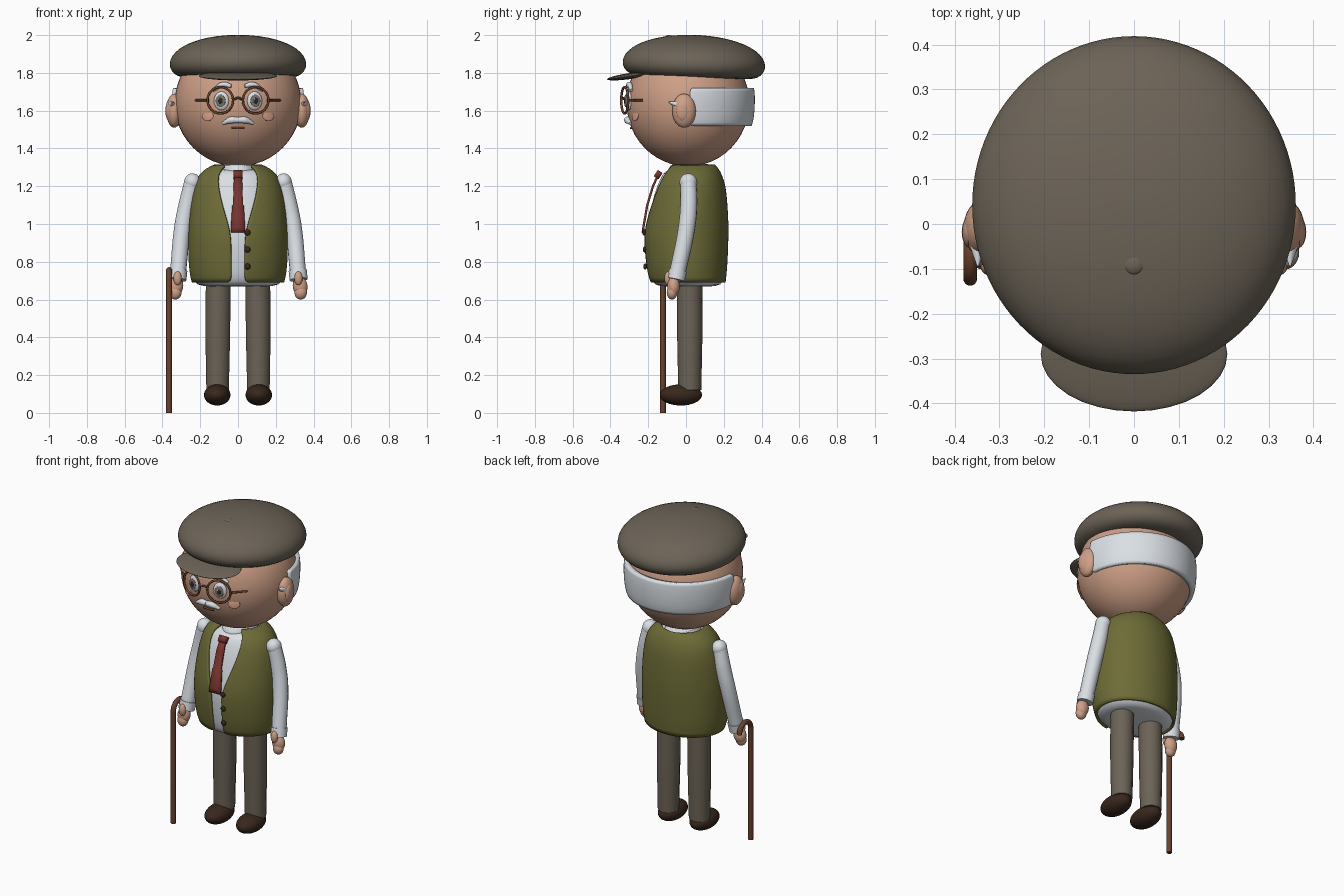
import bpy, bmesh
from math import sin, cos, asin, pi, sqrt, radians

if "Cube" in bpy.data.objects:
    bpy.data.objects.remove(bpy.data.objects["Cube"])


def material(name, *rgb):
    m = bpy.data.materials.new(name)
    m.use_nodes = True
    m.diffuse_color = (*rgb, 1)
    m.node_tree.nodes["Principled BSDF"].inputs["Base Color"].default_value = (*rgb, 1)
    return m


skin = material("skin", .62, .35, .24)
blush = material("blush", .61, .31, .22)
cloth = material("brown grey cloth", .15, .125, .095)
olive = material("olive vest", .155, .15, .038)
white = material("soft white", .70, .74, .78)
dark = material("dark leather", .04, .02, .012)
wood = material("warm wood", .14, .055, .028)
red = material("tie red", .19, .034, .027)
grey = material("iris grey", .19, .18, .16)


def finish(ob, name, mat):
    ob.name = name
    ob.data.materials.clear()
    ob.data.materials.append(mat)
    bpy.ops.object.select_all(action="DESELECT")
    ob.select_set(True)
    bpy.context.view_layer.objects.active = ob
    bpy.ops.object.shade_smooth_by_angle(angle=radians(40))
    return ob


def ball(name, loc, r, mat, rot=(0, 0, 0), seg=32):
    bpy.ops.mesh.primitive_uv_sphere_add(segments=seg, ring_count=seg // 2, location=loc, rotation=rot)
    ob = bpy.context.object
    ob.scale = r
    return finish(ob, name, mat)


def tube(name, pts, r, mat, radii=None, smooth=True):
    cu = bpy.data.curves.new(name, "CURVE")
    cu.dimensions = "3D"
    cu.bevel_depth, cu.bevel_resolution, cu.use_fill_caps = r, 5, True
    sp = cu.splines.new("BEZIER" if smooth else "POLY")
    points = sp.bezier_points if smooth else sp.points
    points.add(len(pts) - 1)
    for i, p in enumerate(pts):
        points[i].co = p if smooth else (*p, 1)
        points[i].radius = radii[i] if radii else 1
        if smooth:
            points[i].handle_left_type = points[i].handle_right_type = "AUTO"
    ob = bpy.data.objects.new(name, cu)
    bpy.context.collection.objects.link(ob)
    bpy.ops.object.select_all(action="DESELECT")
    ob.select_set(True)
    bpy.context.view_layer.objects.active = ob
    bpy.ops.object.convert(target="MESH")
    return finish(bpy.context.object, name, mat)


def mesh_object(name, bm, mat):
    me = bpy.data.meshes.new(name)
    bm.to_mesh(me)
    bm.free()
    ob = bpy.data.objects.new(name, me)
    bpy.context.collection.objects.link(ob)
    return finish(ob, name, mat)


def loft(name, rows, mat, thick=0, n=48):
    """Stack of ellipses (z, rx, ry, cy, front gap half angle); open at the front if thick."""
    bm = bmesh.new()
    rings = []
    for z, rx, ry, cy, gap in rows:
        step = (2 * pi - 2 * gap) / n
        angles = [gap + step * j for j in range(n + 1 if thick else n)]
        rings.append([bm.verts.new((rx * sin(a), cy - ry * cos(a), z)) for a in angles])
    for lo, hi in zip(rings, rings[1:]):
        for j in range(n):
            k = (j + 1) % len(lo)
            bm.faces.new((lo[j], lo[k], hi[k], hi[j]))
    if not thick:
        bm.faces.new(rings[0][::-1])
        bm.faces.new(rings[-1])
    ob = mesh_object(name, bm, mat)
    sub = ob.modifiers.new("smooth", "SUBSURF")
    sub.levels = sub.render_levels = 1
    if thick:
        sol = ob.modifiers.new("thickness", "SOLIDIFY")
        sol.thickness, sol.offset = thick, -1
    return ob


def strip(name, rows, mat, thick):
    """Flat cloth piece from (z, half width, y) rows."""
    bm = bmesh.new()
    pairs = [[bm.verts.new((s * w, y, z)) for s in (-1, 1)] for z, w, y in rows]
    for (a, b), (c, d) in zip(pairs, pairs[1:]):
        bm.faces.new((a, c, d, b))
    ob = mesh_object(name, bm, mat)
    sol = ob.modifiers.new("thickness", "SOLIDIFY")
    sol.thickness, sol.offset = thick, 0


HEAD, HZ = (.335, .325, .335), 1.64


def on_face(x, z, off=0):
    yaw = asin(x / HEAD[0])
    y = .01 - HEAD[1] * sqrt(1 - (x / HEAD[0]) ** 2 - ((z - HZ) / HEAD[2]) ** 2)
    return (x + off * sin(yaw), y - off * cos(yaw), z), yaw


# Head, hair band and cap
ball("head", (0, .01, HZ), HEAD, skin, seg=48)
loft("hair_band", [(z, r, r + .01, .005, 1.62) for z, r in
                   ((1.52, .333), (1.55, .343), (1.62, .35), (1.69, .35), (1.72, .345))], white, .04)
cap = loft("cap_crown", [(z, r, r * 1.045, 0, 0) for z, r in (
    (-.07, .02), (-.075, .26), (-.068, .325), (-.035, .357), (.0, .365), (.04, .353), (.08, .315),
    (.115, .25), (.14, .16), (.15, .08), (.154, .01))], cloth)
cap.location, cap.rotation_euler = (0, .042, 1.848), (radians(-2), 0, 0)
ball("cap_brim", (0, -.29, 1.784), (.208, .129, .016), cloth, (radians(8), 0, 0))
ball("cap_button", (0, -.09, 1.988), (.024, .024, .012), cloth, seg=16)

# Face and ears, mirrored
for s, side in ((1, "left"), (-1, "right")):
    ball(side + "_ear", (s * .338, -.01, 1.6), (.042, .063, .09), skin)
    ball(side + "_inner_ear", (s * .366, -.018, 1.6), (.018, .036, .055), skin, seg=16)
    bpy.ops.mesh.primitive_cone_add(vertices=16, radius1=.03, radius2=.002, depth=.08,
                                    location=(s * .348, -.055, 1.635), rotation=(radians(75), 0, 0))
    finish(bpy.context.object, side + "_sideburn", white)
    for part, off, r, mat in (("eye_white", 0, (.041, .018, .05), white),
                              ("iris", .016, (.027, .006, .033), grey),
                              ("pupil", .02, (.013, .005, .017), dark)):
        p, yaw = on_face(s * .088, 1.652, off)
        ball(side + "_" + part, p, r, mat, (0, 0, yaw), 20)
    p, yaw = on_face(s * .088, 1.662, .024)
    ball(side + "_eye_glint", (p[0] - .008, p[1], p[2]), (.005, .003, .005), white, seg=12)
    p, yaw = on_face(s * .088, 1.655, .022)
    bpy.ops.mesh.primitive_torus_add(major_radius=.07, minor_radius=.0065, major_segments=40,
                                     minor_segments=10, location=p, rotation=(pi / 2, 0, yaw))
    finish(bpy.context.object, side + "_lens_rim", wood)
    tube(side + "_temple_arm", [(s * .158, -.302, 1.655), (s * .225, -.225, 1.655)], .006, wood)
    tube(side + "_eyebrow", [on_face(s * x, z, .008)[0] for x, z in
                             ((.035, 1.73), (.075, 1.738), (.13, 1.708))], .014, white, (.7, 1.1, .6))
    p, yaw = on_face(s * .16, 1.572, 0)
    ball(side + "_cheek", p, (.034, .006, .028), blush, (radians(-12), 0, yaw), 20)
    tube(side + "_moustache", [on_face(s * x, z, .008)[0] for x, z in
                               ((.0, 1.55), (.035, 1.55), (.08, 1.532))], .019, white, (.8, 1, .4))
tube("glasses_bridge", [(-.02, -.326, 1.66), (0, -.335, 1.668), (.02, -.326, 1.66)], .006, wood)
tube("mouth", [on_face(x, 1.508, .002)[0] for x in (-.034, 0, .034)], .006, wood)

# Torso: shirt body inside an open-front vest
BODY = [(.69, .245, .2, .01, .036), (.74, .258, .211, .005, .036), (.83, .264, .22, .002, .036),
        (.93, .265, .225, 0, .038), (1.0, .262, .222, .004, .052), (1.1, .254, .208, .012, .085),
        (1.2, .236, .19, .022, .108), (1.26, .21, .165, .026, .108), (1.295, .17, .143, .03, .092),
        (1.315, .125, .12, .032, .068)]
loft("vest", [(z, rx, ry, cy, asin(w / rx)) for z, rx, ry, cy, w in BODY], olive, .014)
loft("shirt_body", [(.668, .05, .04, .01, 0), (.668, .2, .16, .01, 0)] +
     [(z, rx - .013, ry - .013, cy, 0) for z, rx, ry, cy, w in BODY[:-1]], white)
loft("collar", [(1.26, .105, .135, .03, 0), (1.275, .1, .13, .03, 0), (1.315, .09, .115, .03, 0),
                (1.318, .06, .08, .03, 0)], white)
for i in range(3):
    ball(f"vest_button_{i + 1}", (.05, -.222 + .003 * i, .955 - .09 * i), (.016, .01, .016), dark, seg=16)

# Tie
strip("tie_blade", [(1.25, .02, -.152), (1.2, .024, -.175), (1.1, .026, -.205), (1.095, .031, -.206),
                    (.98, .038, -.226), (.955, .036, -.229)], red, .012)
strip("tie_knot", [(1.278, .025, -.136), (1.245, .023, -.158)], red, .03)

# Arms, hands, legs and shoes, mirrored
for s, side in ((1, "left"), (-1, "right")):
    ball(side + "_shoulder", (s * .241, .012, 1.222), (.044, .046, .046), white)
    tube(side + "_sleeve", [(s * .24, .012, 1.23), (s * .268, .015, 1.11), (s * .292, .005, .99),
                            (s * .318, -.045, .74)], .045, white, (.95, 1, 1, .95))
    tube(side + "_cuff", [(s * .316, -.042, .755), (s * .321, -.053, .705)], .048, white)
    ball(side + "_hand", (s * .329, -.066, .67), (.039, .033, .052), skin, (0, s * -.12, 0))
    ball(side + "_fingers", (s * .332, -.074, .637), (.033, .028, .037), skin)
    ball(side + "_thumb", (s * .32, -.095, .712), (.022, .02, .037), skin, seg=20)
    tube(side + "_trouser_leg", [(s * .104, .02, .72), (s * .107, .02, .4), (s * .108, .02, .12)],
         .068, cloth, (1, .98, .9))
    ball(side + "_shoe", (s * .11, -.027, .095), (.07, .112, .056), dark)

# Walking stick with a crook handle
hook = [(-.365, -.066 - .056 * cos(a), .7 + .056 * sin(a)) for a in [pi * i / 14 for i in range(15)]]
tube("walking_stick", [(-.365, -.122, 0)] + hook, .0155, wood, smooth=False)
